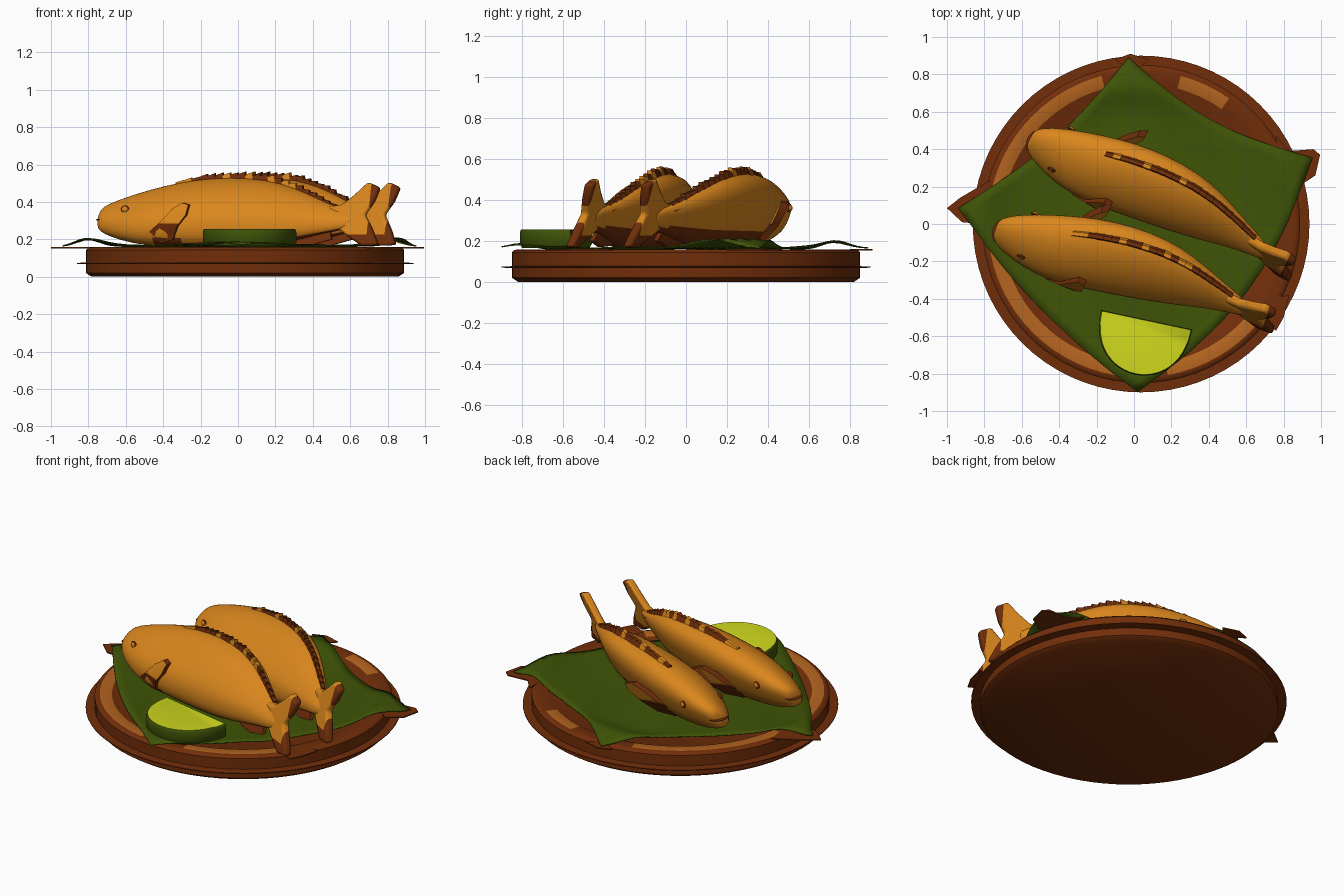
import bpy, bmesh, math, random
from mathutils import Matrix, Vector

if "Cube" in bpy.data.objects:
    bpy.data.objects.remove(bpy.data.objects["Cube"])

random.seed(4)


def material(name, rgb):
    m = bpy.data.materials.new(name)
    m.diffuse_color = (*rgb, 1)
    m.use_nodes = True
    m.node_tree.nodes["Principled BSDF"].inputs["Base Color"].default_value = m.diffuse_color
    return m


ORANGE = material("fried orange", (0.70, 0.24, 0.012))
BROWN = material("clay brown", (0.165, 0.027, 0.003))
TAN = material("worn clay", (0.46, 0.13, 0.014))
GREEN = material("leaf green", (0.05, 0.088, 0.002))
LIME = material("lime flesh", (0.62, 0.68, 0.012))


def make(name, verts, faces, mats, rule=None, mw=None, smooth=True, cuts=()):
    me = bpy.data.meshes.new(name)
    me.from_pydata([tuple(v) for v in verts], [], faces)
    bm = bmesh.new()
    bm.from_mesh(me)
    bmesh.ops.recalc_face_normals(bm, faces=bm.faces)
    for co, no in cuts:
        bmesh.ops.bisect_plane(bm, geom=bm.verts[:] + bm.edges[:] + bm.faces[:],
                               plane_co=co, plane_no=no)
    bm.to_mesh(me)
    bm.free()
    for m in mats:
        me.materials.append(m)
    for p in me.polygons:
        p.use_smooth = smooth
        if rule:
            p.material_index = rule(p.center, p.normal)
    ob = bpy.data.objects.new(name, me)
    bpy.context.collection.objects.link(ob)
    if mw:
        ob.matrix_world = mw
    if smooth:
        bpy.context.view_layer.objects.active = ob
        ob.select_set(True)
        bpy.ops.object.shade_smooth_by_angle(angle=math.radians(40))
        ob.select_set(False)
    return ob


def rings(rows):
    """Skin a list of equal closed loops, capping both ends."""
    n = len(rows[0])
    verts = [v for r in rows for v in r]
    faces = [(i * n + j, i * n + (j + 1) % n, (i + 1) * n + (j + 1) % n, (i + 1) * n + j)
             for i in range(len(rows) - 1) for j in range(n)]
    faces += [tuple(range(n)), tuple(range((len(rows) - 1) * n, len(rows) * n))]
    return verts, faces


def slab(outline, a, b):
    """Prism between two mappings of a 2D outline."""
    return rings([[a(*p) for p in outline], [b(*p) for p in outline]])


# round clay plate with a thin flange and a worn inner rim
profile = [(0.82, 0), (0.85, 0.02), (0.85, 0.067), (0.9, 0.069), (0.9, 0.074), (0.85, 0.076),
           (0.85, 0.143), (0.838, 0.155), (0.82, 0.158), (0.75, 0.155), (0.71, 0.135)]
N = 72


def worn(c, n):
    r = math.hypot(c.x, c.y)
    a = math.degrees(math.atan2(c.y, c.x)) % 360
    on = any(lo < a < hi for lo, hi in ((55, 77), (103, 170), (190, 262), (278, 318)))
    return 1 if 0.74 < r < 0.82 and c.z > 0.15 and on else 0


v, f = rings([[(r * math.cos(2 * math.pi * j / N), r * math.sin(2 * math.pi * j / N), z)
               for j in range(N)] for r, z in profile])
make("plate", v, f, [BROWN, TAN], worn, Matrix.Translation((0.038, 0, 0)))

# square leaf: four corners, bowed edges, tips that hump up then droop
W, S, E, T = [Vector(p) for p in ((-0.94, 0.085), (0.02, -0.9), (0.955, 0.355), (-0.03, 0.89))]
G = 28
verts = []
for i in range(G + 1):
    for j in range(G + 1):
        u, w = i / G, j / G
        p = W * (1 - u) * (1 - w) + S * u * (1 - w) + E * u * w + T * (1 - u) * w
        bu, bw = math.sin(math.pi * u), math.sin(math.pi * w)
        p = p + Vector((-0.04, -0.045)) * bu * (1 - w) + Vector((-0.04, -0.07)) * bu * w
        p = p + Vector((0.04, -0.05)) * bw * (1 - u) + Vector((0.12, -0.085)) * bw * u
        d = p.length
        mid = 0.86 if p.x > 0.5 else 0.72 if p.y > 0.4 else 0.8
        hump = math.exp(-((d - mid) / 0.085) ** 2) * (0.045 if abs(p.x) > 0.4 or p.y > 0 else 0.02)
        hump *= max(0, 1 - 2.2 * min(u, 1 - u)) * max(0, 1 - 2.2 * min(w, 1 - w)) * 1.3
        ripple = 0.006 * math.sin(9 * p.x + 4 * p.y) * math.sin(7 * p.y)
        verts.append((p.x, p.y, 0.167 + min(hump, 0.045) + ripple))
faces = [(i * (G + 1) + j, (i + 1) * (G + 1) + j, (i + 1) * (G + 1) + j + 1, i * (G + 1) + j + 1)
         for i in range(G) for j in range(G)]
leaf = make("leaf", verts, faces, [GREEN])
leaf.modifiers.new("thickness", 'SOLIDIFY').thickness = 0.006

# flat scorched scraps under the leaf tips
scraps = [[(-1, 0.085), (-0.93, 0.14), (-0.76, 0.24), (-0.74, 0.05), (-0.82, 0.0), (-0.92, 0.01)],
          [(0.995, 0.37), (0.97, 0.26), (0.88, 0.2), (0.76, 0.3), (0.76, 0.47), (0.83, 0.39), (0.96, 0.4)],
          [(0.66, -0.52), (0.76, -0.57), (0.8, -0.5), (0.83, -0.38), (0.7, -0.4)],
          [(-0.1, 0.88), (-0.02, 0.91), (0.08, 0.88), (0, 0.8)]]
for o in scraps:
    make("scorched_tip", *slab(o, lambda x, y: (x, y, 0.152), lambda x, y: (x, y, 0.159)),
         [BROWN], smooth=False)

# lime wedge: half disc with green rind and inset flesh
arc = [(0.25 * math.cos(t * math.pi / 24), -0.3 * math.sin(t * math.pi / 24) ** 0.85)
       for t in range(25)]
lime_at = Matrix.Translation((0.068, -0.512, 0)) @ Matrix.Rotation(math.radians(-12), 4, 'Z')
levels = [(0.94, 0.165), (1, 0.185), (1, 0.24), (0.98, 0.253), (0.965, 0.256)]
v, f = rings([[(x * k, -0.13 + (y + 0.13) * k, z) for x, y in arc] for k, z in levels])
make("lime_wedge", v, f, [GREEN, LIME],
     lambda c, n: 1 if n.z > 0.9 and c.z > 0.25 else 0, lime_at)

# fish body stations: distance from nose, top, bottom, half width
BODY = [(0.0, .345, .265, .035), (.02, .378, .24, .06), (.08, .405, .212, .095), (.2, .448, .178, .135),
        (.35, .49, .158, .165), (.5, .52, .152, .175), (.7, .535, .152, .172), (.9, .52, .158, .152),
        (1.05, .482, .178, .122), (1.2, .422, .213, .08), (1.32, .372, .24, .05), (1.44, .35, .265, .025)]


def station(s):
    for a, b in zip(BODY, BODY[1:]):
        if s <= b[0]:
            t = (s - a[0]) / (b[0] - a[0])
            return [p + (q - p) * t for p, q in zip(a, b)][1:]
    return BODY[-1][1:]


def bow(s):
    return 0.06 * math.sin(math.pi * min(1, max(0, (s - 0.3) / 1.2)))


def lean(dz):
    """The back tips over more than the belly."""
    return dz * (0.55 if dz > 0 else 0.32)


def side(s, z, sign=0.0):
    """Y on the leaning body: -1 and 1 are its flanks, 0 its mid plane."""
    top, bot, w = station(s)
    mid, h = (top + bot) / 2, (top - bot) / 2
    k = max(0, 1 - ((z - mid) / h) ** 2) ** 0.5
    return bow(s) + lean(z - mid) + sign * w * k


def body_ring(s, top, bot, w, n=24):
    mid, h = (top + bot) / 2, (top - bot) / 2
    row = []
    for j in range(n):
        c, q = math.cos(2 * math.pi * j / n), math.sin(2 * math.pi * j / n)
        full = 0.8 if q < 0 else 1.0          # fuller belly
        row.append((s, bow(s) + w * math.copysign(abs(c) ** full, c) + lean(h * q), mid + h * q))
    return row


TAIL = [(1.28, .375), (1.36, .385), (1.43, .44), (1.5, .505), (1.57, .475), (1.545, .40), (1.50, .33),
        (1.55, .25), (1.59, .17), (1.5, .165), (1.42, .21), (1.36, .25), (1.28, .26)]
ANAL = [(1.02, .22), (1.1, .175), (1.2, .17), (1.32, .2), (1.3, .26), (1.15, .26)]
PECTORAL = [(.34, .24), (.4, .18), (.47, .2), (.5, .27), (.545, .33), (.55, .385), (.51, .395), (.46, .36),
            (.42, .31)]


def upright(outline, half, tilt):
    def at(off):
        return lambda s, z: (s, bow(s) + tilt * (z - 0.31) + off, z)
    return slab(outline, at(-half), at(half))


def ball(name, at, scale, mat, mw):
    rows = [[(at[0] + scale[0] * math.sin(t) * math.cos(a), at[1] + scale[1] * math.cos(t),
              at[2] + scale[2] * math.sin(t) * math.sin(a))
             for a in (2 * math.pi * j / 12 for j in range(12))]
            for t in (math.pi * (i + 0.2) / 8.4 for i in range(9))]
    make(name, *rings(rows), [mat], mw=mw)


def fish(mw):
    # body, scorched below the belly
    ob = make("fish_body", *rings([body_ring(*r) for r in BODY]), [ORANGE, BROWN],
              lambda c, n: 1 if n.z < -0.6 and c.x > 0.3 else 0, mw)
    ob.modifiers.new("round", 'SUBSURF').levels = 1
    ob.modifiers["round"].render_levels = 1
    # forked tail with scorched ends
    tail = make("fish_tail", *upright(TAIL, 0.024, 0.3), [ORANGE, BROWN],
                lambda c, n: 1 if c.x > 1.525 or c.z < 0.225 else 0, mw,
                cuts=(((1.525, 0, 0), (1, 0, 0)), ((0, 0, 0.225), (0, 0, 1))))
    b = tail.modifiers.new("soft", 'BEVEL')
    b.width, b.segments = 0.014, 2
    make("anal_fin", *upright(ANAL, 0.012, 0.4), [BROWN], mw=mw, smooth=False)
    # jagged back fin, built from short teeth along the ridge
    steps = 22
    for i in range(steps):
        s0, s1 = 0.4 + 0.92 * i / steps, 0.4 + 0.92 * (i + 1) / steps
        rise = 0.010 + 0.02 * math.sin(math.pi * (i + .5) / steps) + random.uniform(-.005, .006)
        rows = []
        for s, up in ((s0, rise * 0.5), (s1, rise)):
            z = station(s)[0]
            y = side(s, z)
            rows.append([(s, y - .02, z - .03), (s, y - .010, z + up),
                         (s, y + .010, z + up), (s, y + .03, z - .03)])
        make("back_fin_tooth", *rings(rows), [ORANGE if random.random() < 0.2 else BROWN],
             mw=mw, smooth=False)
    # side fins, the far one flaring out, then eyes and mouth
    for sg, out in ((-1, 0.12), (1, 0.5)):
        def flare(off):
            return lambda s, z: (s, side(s, min(z, .42), sg) + sg * (off + out * (s - 0.38)), z)
        make("side_fin", *slab(PECTORAL, flare(-0.03), flare(0.010)), [ORANGE, BROWN],
             lambda c, n: 1 if abs(n.y) < 0.5 or c.z < 0.285 else 0, mw,
             cuts=(((0, 0, 0.285), (0, 0, 1)),))
        ye = side(0.18, 0.36, sg)
        ball("eye_ring", (0.18, ye, 0.36), (0.024, 0.009, 0.022), BROWN, mw)
        ball("eye", (0.18, ye + sg * 0.005, 0.36), (0.018, 0.009, 0.016), ORANGE, mw)
    ball("mouth", (0.025, 0, 0.305), (0.036, 0.06, 0.009), BROWN, mw)


for nose, turn in (((-0.745, -0.03, 0), -18.3), ((-0.56, 0.455, 0), -26.5)):
    fish(Matrix.Translation(nose) @ Matrix.Rotation(math.radians(turn), 4, 'Z'))
